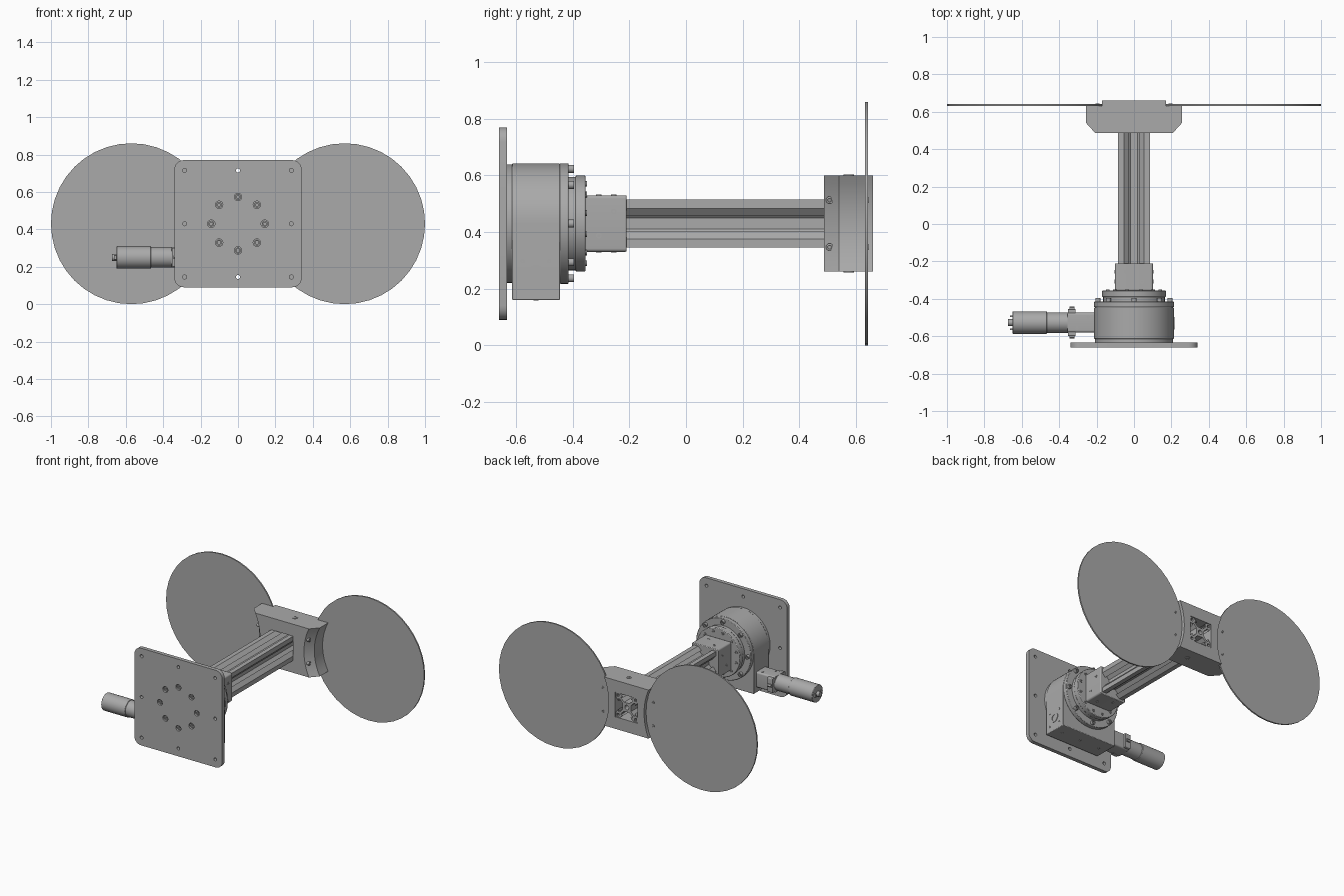
import bpy, bmesh, math
from math import cos, sin, pi, sqrt

cube = bpy.data.objects.get("Cube")
if cube:
    bpy.data.objects.remove(cube)

GREY = (0.4, 0.4, 0.4, 1)
metal = bpy.data.materials.new("machined grey")
metal.use_nodes = True
metal.diffuse_color = GREY
metal.node_tree.nodes["Principled BSDF"].inputs["Base Color"].default_value = GREY

AXIS = {
    "x": lambda u, v, w: (w, u, v),
    "y": lambda u, v, w: (u, w, v),
    "z": lambda u, v, w: (u, v, w),
}
MID = 0.43      # height of the main axis
DISC_X = 0.57   # sideways offset of the discs


def circle(u, v, r, n=32, start=0.0):
    return [(u + r * cos(start + 2 * pi * i / n), v + r * sin(start + 2 * pi * i / n))
            for i in range(n)]


def rect(u, v, a, b):
    return [(u - a, v - b), (u + a, v - b), (u + a, v + b), (u - a, v + b)]


def rounded(u, v, a, b, r, n=6):
    pts = []
    for k, (su, sv) in enumerate([(1, 1), (-1, 1), (-1, -1), (1, -1)]):
        for i in range(n + 1):
            t = (k + i / n) * pi / 2
            pts.append((u + su * (a - r) + r * cos(t), v + sv * (b - r) + r * sin(t)))
    return pts


def loft(name, axis, a, b, loops, end_loops=None, bevel=0):
    """Solid between two flat outlines; loops after the first are holes."""
    bm = bmesh.new()
    caps = ([], [])
    for first, last in zip(loops, end_loops or loops):
        rings = [[bm.verts.new(AXIS[axis](u, v, w)) for u, v in pts]
                 for pts, w in ((first, a), (last, b))]
        n = len(first)
        for i in range(n):
            j = (i + 1) % n
            bm.faces.new((rings[0][i], rings[0][j], rings[1][j], rings[1][i]))
            for ring, edges in zip(rings, caps):
                edges.append(bm.edges.get((ring[i], ring[j])))
    for edges in caps:
        bmesh.ops.triangle_fill(bm, edges=edges, use_beauty=True)
    bmesh.ops.dissolve_limit(bm, angle_limit=0.01, verts=bm.verts[:], edges=bm.edges[:])
    bmesh.ops.recalc_face_normals(bm, faces=bm.faces[:])
    mesh = bpy.data.meshes.new(name)
    bm.to_mesh(mesh)
    bm.free()
    mesh.materials.append(metal)
    obj = bpy.data.objects.new(name, mesh)
    bpy.context.collection.objects.link(obj)
    if bevel:
        mod = obj.modifiers.new("edge", "BEVEL")
        mod.width, mod.segments, mod.limit_method = bevel, 2, "ANGLE"
    bpy.ops.object.select_all(action="DESELECT")
    bpy.context.view_layer.objects.active = obj
    obj.select_set(True)
    bpy.ops.object.shade_smooth_by_angle(angle=math.radians(30))
    return obj


def bolt(name, axis, u, v, a, tip, r):
    """Socket head bolt running from a to its open tip."""
    floor = a + (tip - a) * 0.4
    loft(name, axis, a, floor, [circle(u, v, r, 16)])
    loft(name + "_socket", axis, floor, tip, [circle(u, v, r, 16), circle(u, v, r * 0.55, 6)])


# Mounting plate with through holes and bolt circle
bolt_ring = circle(0, MID, 0.143, 8)
edge_holes = [(x, MID + z) for x in (-0.285, 0, 0.285) for z in (-0.285, 0, 0.285) if x or z]
loft("mounting_plate", "y", -0.66, -0.633,
     [rounded(0, MID, 0.34, 0.34, 0.05)]
     + [circle(x, z, 0.011, 16) for x, z in edge_holes]
     + [circle(x, z, 0.02, 16) for x, z in bolt_ring])
for x, z in bolt_ring:
    bolt("plate_bolt", "y", x, z, -0.63, -0.652, 0.016)

# Gear housing: round top, square foot
loft("housing_front_ring", "y", -0.633, -0.614, [circle(0, MID, 0.209, 64)])
arch = [(0.213 * cos(pi * i / 32), MID + 0.213 * sin(pi * i / 32)) for i in range(33)]
loft("gear_housing", "y", -0.614, -0.445,
     [arch + [(-0.213, 0.16), (0.213, 0.16)]], bevel=0.004)
loft("housing_rear_ring", "y", -0.445, -0.415, [circle(0, MID, 0.213, 64)], bevel=0.003)
loft("output_collar", "y", -0.415, -0.39, [circle(0, MID, 0.165, 64)])
loft("output_flange", "y", -0.39, -0.355, [circle(0, MID, 0.17, 64)], bevel=0.004)
for x, z in circle(0, MID, 0.193, 8):
    bolt("housing_bolt", "y", x, z, -0.42, -0.396, 0.014)
for x, z in circle(0, MID, 0.145, 12, pi / 12):
    bolt("flange_bolt", "y", x, z, -0.36, -0.35, 0.01)

# Shaft cover and screws on the side of the housing
loft("shaft_ring", "x", 0.2, 0.217,
     [circle(-0.53, 0.25, 0.033), circle(-0.53, 0.25, 0.021)])
loft("shaft_end", "x", 0.2, 0.214, [circle(-0.53, 0.25, 0.018)])
for y in (-0.577, -0.483):
    for z in (0.203, 0.297):
        bolt("housing_side_screw", "x", y, z, 0.21, 0.215, 0.007)
for x in (-0.15, 0, 0.15):
    bolt("housing_foot_screw", "z", x, -0.53, 0.17, 0.158, 0.009)

# Tube bracket
loft("tube_bracket", "y", -0.355, -0.21, [rounded(0, MID, 0.102, 0.1, 0.012)], bevel=0.004)
for u, y in ((0.042, -0.255), (-0.043, -0.308)):
    for s in (-1, 1):
        bolt("bracket_side_screw", "x", y, MID + u, s * 0.09, s * 0.104, 0.01)
        bolt("bracket_face_screw", "z", -u, y, MID + s * 0.09, MID + s * 0.102, 0.01)

# Slotted square tube, one side of the outline turned four times
half_side = [(-0.085, 0.085), (-0.054, 0.085), (-0.027, 0.063), (-0.045, 0.063),
             (-0.045, 0.055), (-0.02, 0.032)]
side = half_side + [(-u, v) for u, v in reversed(half_side[1:])]
outline = []
for k in range(4):
    c, s = round(cos(k * pi / 2)), round(sin(k * pi / 2))
    outline += [(u * c + v * s, MID - u * s + v * c) for u, v in side]
bores = [rect(su * 0.068, MID + sv * 0.068, 0.009, 0.009) for su in (-1, 1) for sv in (-1, 1)]
loft("slotted_tube", "y", -0.215, 0.655, [outline, circle(0, MID, 0.016, 16)] + bores)


# Clamp block with ends hollowed around the disc centres
def waisted(radius, n=12):
    right = []
    for i in range(n + 1):
        z = -0.17 + 0.34 * i / n
        right.append((DISC_X - sqrt(radius ** 2 - z ** 2), MID + z))
    return right + [(-x, z) for x, z in reversed(right)]


bore = rect(0, MID, 0.086, 0.086)
loft("clamp_chamfer", "y", 0.487, 0.54, [waisted(0.4), bore], [waisted(0.357), bore])
loft("clamp_body", "y", 0.54, 0.632, [waisted(0.357), bore])
loft("clamp_back", "y", 0.632, 0.66, [waisted(0.433), bore])
for a, tip in ((0.58, 0.603), (0.28, 0.257)):
    bolt("clamp_screw", "z", 0.04, 0.575, a, tip, 0.018)

# Discs and their screws
for s in (-1, 1):
    loft("disc", "y", 0.632, 0.642, [circle(s * DISC_X, MID, 0.43, 40)])
    for z in (-0.083, 0.083):
        bolt("disc_screw", "y", s * 0.195, MID + z, 0.638, 0.645, 0.01)
        bolt("clamp_end_screw", "x", 0.507, MID + z, s * 0.15, s * 0.202, 0.013)

# Motor with its adapter
MY, MZ = -0.527, 0.25
loft("motor_adapter", "x", -0.21, -0.355, [rounded(MY, MZ, 0.053, 0.055, 0.012)])
for s in (-1, 1):
    loft("adapter_ear", "x", -0.313, -0.352, [rounded(MY + s * 0.06, MZ, 0.012, 0.05, 0.006)])
    loft("ear_nut", "x", -0.318, -0.346, [circle(MY + s * 0.075, MZ, 0.011, 6)])
    for x, y in ((-0.245, 0.03), (-0.305, -0.03)):
        bolt("adapter_screw", "z", x, MY + y, MZ + s * 0.05, MZ + s * 0.057, 0.008)
loft("motor_gearhead", "x", -0.35, -0.465, [circle(MY, MZ, 0.055)])
loft("motor_body", "x", -0.465, -0.65, [circle(MY, MZ, 0.06)], bevel=0.003)
loft("motor_end_boss", "x", -0.65, -0.673, [circle(MY, MZ, 0.018, 16)])
for s in (-1, 1):
    loft("motor_terminal", "x", -0.65, -0.663, [rect(MY + s * 0.035, MZ, 0.004, 0.01)])
